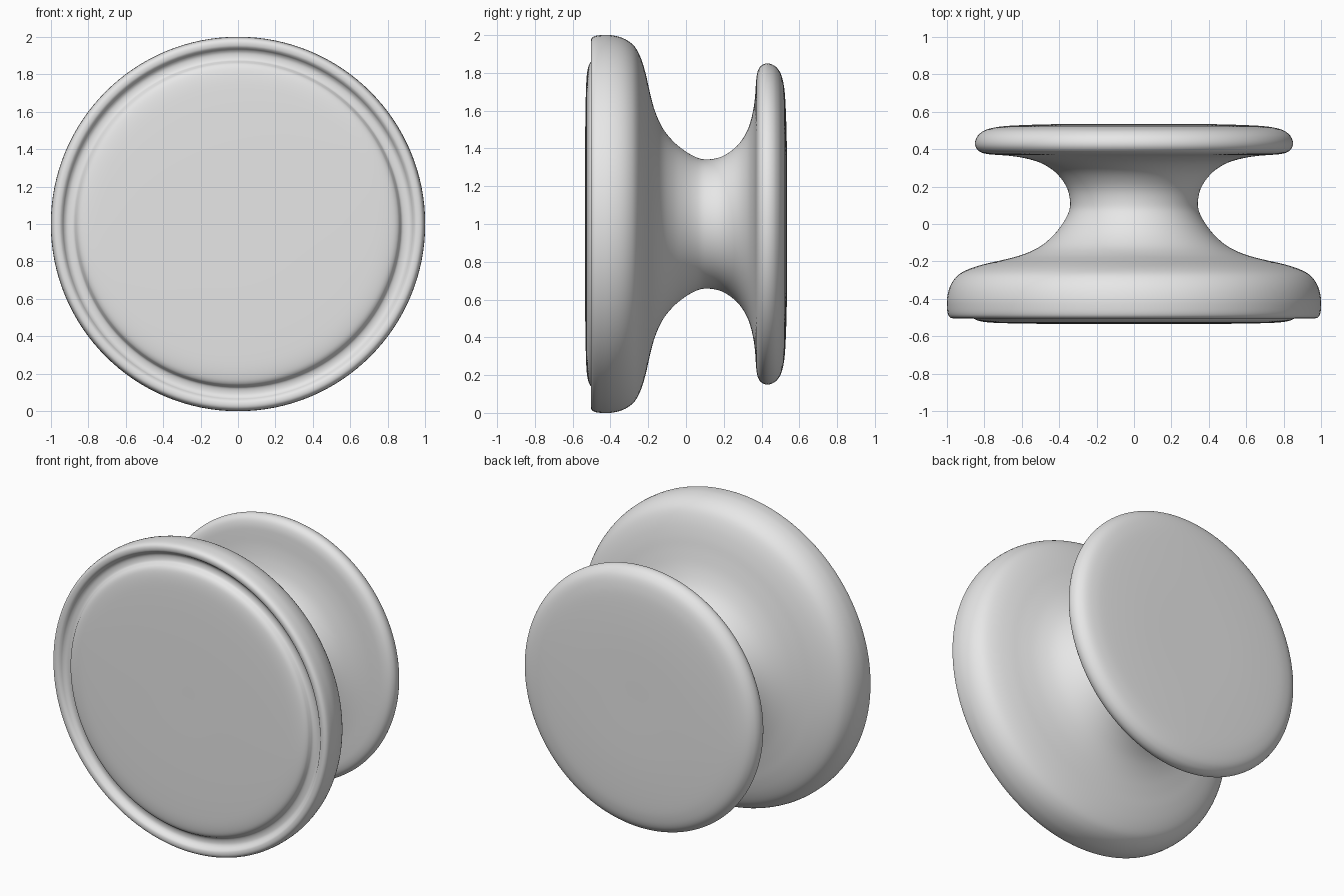
import bpy
import bmesh
import math
from mathutils import Vector

cube = bpy.data.objects.get("Cube")
if cube:
    bpy.data.objects.remove(cube, do_unlink=True)

SEGMENTS = 128
STEPS = 4

# Cross-section as (radius, depth), from front centre round to back centre
front_panel = [(0, -.535), (.3, -.535), (.55, -.533), (.7, -.53), (.78, -.526),
               (.83, -.518), (.855, -.506), (.867, -.49)]
groove = [(.877, -.476), (.895, -.47), (.915, -.471), (.93, -.48)]
rim = [(.94, -.493), (.952, -.502), (.97, -.504), (.985, -.498), (.995, -.482),
       (1, -.45), (1, -.4), (.988, -.345), (.965, -.3), (.93, -.265),
       (.87, -.236), (.79, -.212)]
neck = [(.7, -.192), (.6, -.165), (.51, -.125), (.44, -.07), (.39, -.01),
        (.355, .05), (.342, .1), (.35, .17), (.38, .23), (.43, .285),
        (.5, .327), (.58, .351)]
back_flange = [(.66, .364), (.74, .37), (.79, .375), (.825, .387), (.844, .407),
               (.85, .43), (.845, .455), (.83, .478), (.8, .5), (.75, .515),
               (.67, .525), (.5, .532), (.3, .535), (0, .535)]


def smooth_curve(points):
    """Catmull-Rom curve through the points."""
    pts = [Vector(p) for p in points]
    pts = [pts[0]] + pts + [pts[-1]]
    out = []
    for a, b, c, d in zip(pts, pts[1:], pts[2:], pts[3:]):
        for i in range(STEPS):
            t = i / STEPS
            out.append(b + (c - a) * t / 2
                       + (a * 2 - b * 5 + c * 4 - d) * t ** 2 / 2
                       + (b * 3 - a - c * 3 + d) * t ** 3 / 2)
    return out + [pts[-1]]


def lathe(name, points, material):
    """Spin a cross-section about the front-to-back axis."""
    bm = bmesh.new()
    verts = [bm.verts.new((max(r, 0), y, 0)) for r, y in smooth_curve(points)]
    edges = [bm.edges.new(pair) for pair in zip(verts, verts[1:])]
    bmesh.ops.spin(bm, geom=verts + edges, axis=(0, 1, 0), cent=(0, 0, 0),
                   angle=math.tau, steps=SEGMENTS)
    bmesh.ops.remove_doubles(bm, verts=bm.verts[:], dist=1e-4)
    bmesh.ops.recalc_face_normals(bm, faces=bm.faces[:])
    for face in bm.faces:
        face.smooth = True
    mesh = bpy.data.meshes.new(name)
    bm.to_mesh(mesh)
    bm.free()
    mesh.materials.append(material)
    obj = bpy.data.objects.new(name, mesh)
    bpy.context.collection.objects.link(obj)
    return obj


grey = bpy.data.materials.new("light_grey")
grey.use_nodes = True
grey.diffuse_color = (.8, .8, .8, 1)
grey.node_tree.nodes["Principled BSDF"].inputs["Base Color"].default_value = (.8, .8, .8, 1)

# One continuous turned body: panel, groove, rim, neck and back flange
knob = lathe("round_knob", front_panel + groove + rim + neck + back_flange, grey)
knob.location.z = 1
